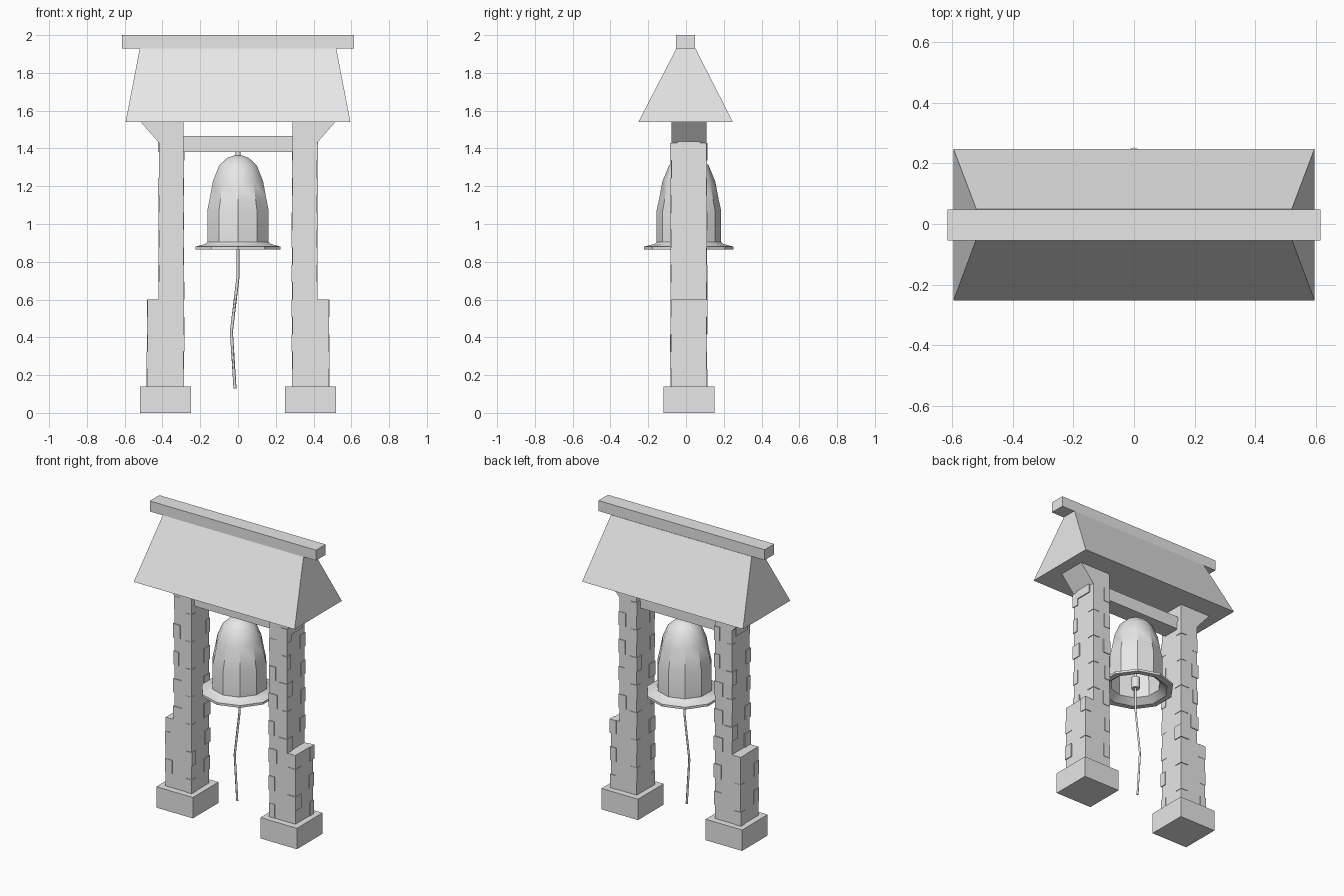
import bpy, bmesh, math, random
from mathutils import Vector

random.seed(4)
if "Cube" in bpy.data.objects:
    bpy.data.objects.remove(bpy.data.objects["Cube"], do_unlink=True)

grey = bpy.data.materials.new("plain grey")
grey.use_nodes = True
grey.diffuse_color = (0.8, 0.8, 0.8, 1)
grey.node_tree.nodes["Principled BSDF"].inputs["Base Color"].default_value = (0.8, 0.8, 0.8, 1)

MID_Y = 0.015   # depth centre of the frame and bell


def finish(bm, name):
    bmesh.ops.recalc_face_normals(bm, faces=bm.faces)
    mesh = bpy.data.meshes.new(name)
    bm.to_mesh(mesh)
    bm.free()
    mesh.materials.append(grey)
    ob = bpy.data.objects.new(name, mesh)
    bpy.context.collection.objects.link(ob)
    return ob


def add_box(bm, lo, hi):
    verts = bmesh.ops.create_cube(bm, size=1)["verts"]
    for v in verts:
        v.co = Vector([(a + b) / 2 + c * (b - a) for a, b, c in zip(lo, hi, v.co)])
    return verts


def box(name, lo, hi):
    bm = bmesh.new()
    add_box(bm, lo, hi)
    return finish(bm, name)


def lathe(name, profile, sides):
    bm = bmesh.new()
    rings = []
    for r, z in profile:
        angles = [math.tau * i / sides + math.pi / 2 for i in range(sides)]
        rings.append([bm.verts.new((r * math.cos(a), MID_Y + r * math.sin(a), z)) for a in angles])
    for a, b in zip(rings, rings[1:]):
        for i in range(sides):
            j = (i + 1) % sides
            bm.faces.new((a[i], a[j], b[j], b[i]))
    bm.faces.new(rings[0])
    bm.faces.new(rings[-1])
    return finish(bm, name)


def smooth(ob, degrees):
    bpy.ops.object.select_all(action="DESELECT")
    ob.select_set(True)
    bpy.context.view_layer.objects.active = ob
    bpy.ops.object.shade_smooth_by_angle(angle=math.radians(degrees))


# Roof with tapered ends, and its ridge beam
bm = bmesh.new()
for v in add_box(bm, (-0.595, -0.252, 1.54), (0.595, 0.248, 1.93)):
    if v.co.z > 1.7:
        v.co.x *= 0.52 / 0.595
        v.co.y *= 0.2
finish(bm, "roof")
box("ridge_beam", (-0.615, -0.054, 1.93), (0.615, 0.047, 2.0))

# Cross beam through both pillars
box("cross_beam", (-0.424, -0.045, 1.38), (0.424, 0.075, 1.465))


# Stone pillars: footing, stepped core, corner stones and flared bracket
def pillar(side, label):
    def span(a, b):
        return sorted((side * a, side * b))

    def side_box(bm, x, y, z):
        xs = span(*x)
        add_box(bm, (xs[0], y[0], z[0]), (xs[1], y[1], z[1]))

    y0, y1 = MID_Y - 0.093, MID_Y + 0.093
    inner = 0.289
    bm = bmesh.new()
    side_box(bm, (0.25, 0.52), (MID_Y - 0.135, MID_Y + 0.135), (0, 0.14))
    finish(bm, label + "_footing")

    bm = bmesh.new()
    side_box(bm, (inner, 0.417), (y0, y1), (0.14, 1.54))
    side_box(bm, (inner, 0.48), (y0, y1), (0.14, 0.6))
    finish(bm, label + "_pillar")

    bm = bmesh.new()
    step = 0.092
    for course in range(14):
        z = 0.14 + course * step
        outer = 0.48 if z + step < 0.61 else 0.417
        for k, (x, dx) in enumerate(((inner, 1), (outer, -1))):
            for m, (y, dy) in enumerate(((y0, 1), (y1, -1))):
                if (course + k + m) % 2:
                    continue
                out = random.uniform(0.002, 0.006)
                length = random.uniform(0.035, 0.06)
                side_box(bm, sorted((x - dx * out, x + dx * length)),
                         sorted((y - dy * out, y + dy * length)), (z, z + step))
    finish(bm, label + "_corner_stones")

    bm = bmesh.new()
    ends = [[bm.verts.new((side * x, y, z)) for x, z in
             ((0.41, 1.42), (0.515, 1.54), (0.41, 1.54))] for y in (y0, y1)]
    bm.faces.new(ends[0])
    bm.faces.new(ends[1])
    for i in range(3):
        j = (i + 1) % 3
        bm.faces.new((ends[0][i], ends[0][j], ends[1][j], ends[1][i]))
    finish(bm, label + "_bracket")


pillar(1, "left")
pillar(-1, "right")

# Hollow ten-sided bell with a flat flared lip
bell = lathe("bell", [
    (0.025, 1.362), (0.06, 1.35), (0.105, 1.31), (0.14, 1.225), (0.158, 1.13),
    (0.171, 1.07), (0.171, 0.905), (0.18, 0.895), (0.237, 0.88), (0.237, 0.865),
    (0.2, 0.865), (0.155, 0.9), (0.152, 1.07), (0.125, 1.22), (0.09, 1.29), (0.02, 1.33)], 10)
smooth(bell, 35)
smooth(lathe("bell_hanger", [(0.014, 1.39), (0.014, 1.35)], 8), 50)

# Clapper and bent pull rope
smooth(lathe("clapper", [(0.01, 1.335), (0.01, 0.96), (0.027, 0.95), (0.027, 0.875)], 10), 50)
curve = bpy.data.curves.new("pull_rope", "CURVE")
curve.dimensions = "3D"
curve.bevel_depth = 0.008
curve.bevel_resolution = 0
curve.use_fill_caps = True
points = [(0, 0.9), (0, 0.72), (-0.035, 0.43), (-0.016, 0.13)]
spline = curve.splines.new("POLY")
spline.points.add(len(points) - 1)
for p, (x, z) in zip(spline.points, points):
    p.co = (x, MID_Y, z, 1)
curve.materials.append(grey)
rope = bpy.data.objects.new("pull_rope", curve)
bpy.context.collection.objects.link(rope)
